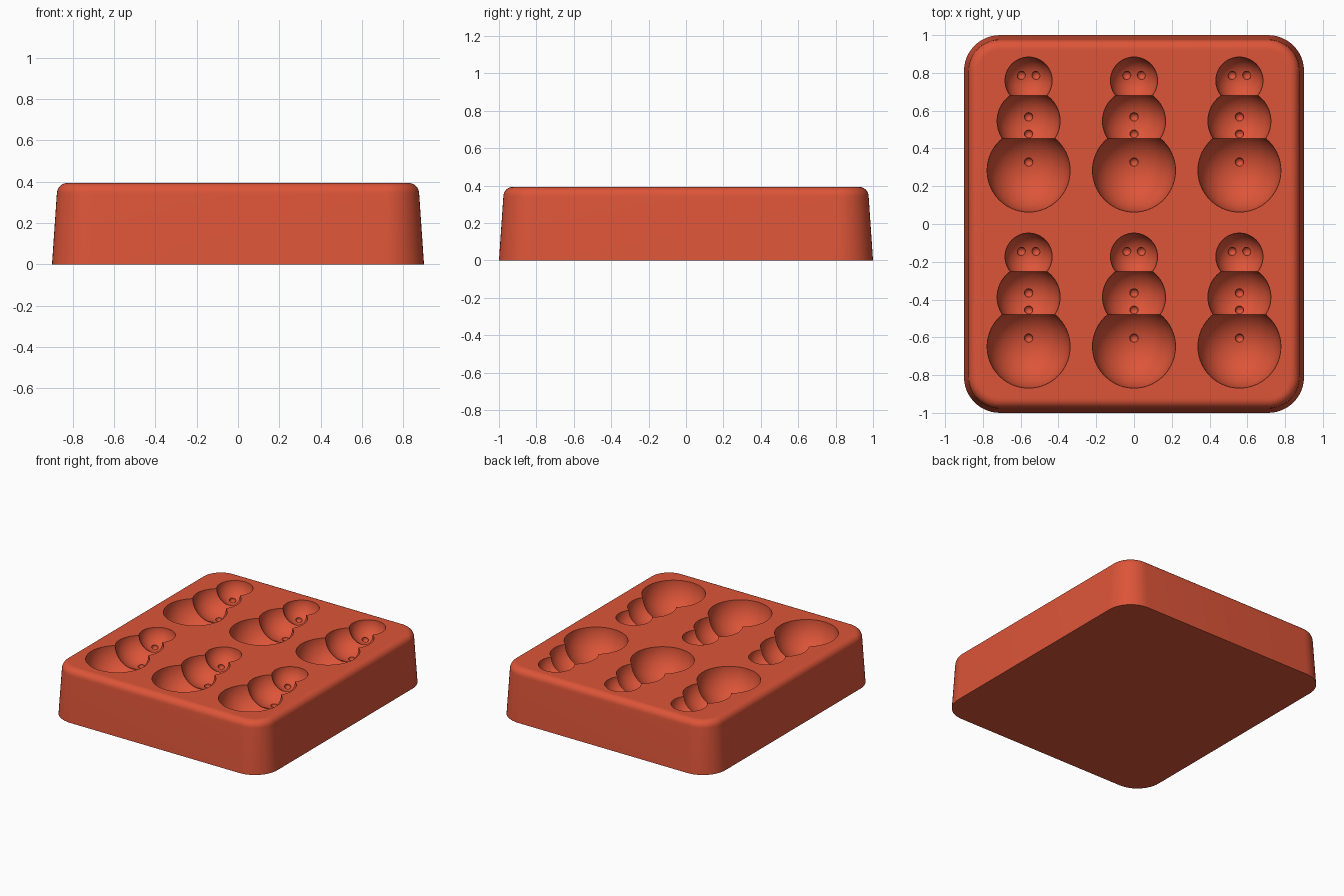
import bpy, bmesh, math
from mathutils import Matrix, Vector

cube = bpy.data.objects.get("Cube")
if cube:
    bpy.data.objects.remove(cube, do_unlink=True)

# Single silicone colour
COLOUR = (0.72, 0.09, 0.04, 1)
silicone = bpy.data.materials.new("red_orange_silicone")
silicone.use_nodes = True
silicone.diffuse_color = COLOUR
silicone.node_tree.nodes["Principled BSDF"].inputs["Base Color"].default_value = COLOUR

HALF_X, HALF_Y, TOP = 0.9, 1.0, 0.393
CORNER, FILLET, TAPER = 0.19, 0.05, 0.024


def make_object(name, bm):
    bmesh.ops.recalc_face_normals(bm, faces=bm.faces[:])
    mesh = bpy.data.meshes.new(name)
    bm.to_mesh(mesh)
    bm.free()
    mesh.materials.append(silicone)
    obj = bpy.data.objects.new(name, mesh)
    bpy.context.collection.objects.link(obj)
    return obj


def rounded_ring(bm, inset, z, steps=12):
    """Rounded rectangle of vertices, shrunk by inset."""
    radius, ring = CORNER - inset, []
    for quarter, (sx, sy) in enumerate([(1, 1), (-1, 1), (-1, -1), (1, -1)]):
        for i in range(steps + 1):
            a = (quarter + i / steps) * math.pi / 2
            ring.append(bm.verts.new((sx * (HALF_X - CORNER) + radius * math.cos(a),
                                      sy * (HALF_Y - CORNER) + radius * math.sin(a), z)))
    return ring


# Tray block: tapered wall, rounded rim, flat top
profile = [(0, 0), (TAPER * 0.95, TOP - FILLET - 0.01)]
for i in range(9):
    a = i / 8 * math.pi / 2
    profile.append((TAPER + FILLET * (1 - math.cos(a)), TOP - FILLET + FILLET * math.sin(a)))
profile.append((TAPER + FILLET + 0.01, TOP))
bm = bmesh.new()
rings = [rounded_ring(bm, *p) for p in profile]
for low, high in zip(rings, rings[1:]):
    for i in range(len(low)):
        j = (i + 1) % len(low)
        bm.faces.new((low[i], low[j], high[j], high[i]))
bm.faces.new(rings[0])
bm.faces.new(rings[-1])
tray = make_object("mould_tray", bm)

# Snowman cavity: (y, radius) of each ball, centred on the top surface
BASE, MIDDLE, HEAD = (0.283, 0.22), (0.545, 0.167), (0.759, 0.125)
ORIGINS = [(x, y) for x in (-0.558, 0, 0.558) for y in (0, -0.932)]


def on_ball(ball, dx, y):
    """Point on the cavity floor of a ball."""
    cy, r = ball
    return Vector((dx, y, TOP - math.sqrt(r * r - dx * dx - (y - cy) ** 2)))


def carve(name, balls, segments, rings_count):
    """Cut the same balls out of the tray at all six positions."""
    bm = bmesh.new()
    for ox, oy in ORIGINS:
        for centre, r in balls:
            bmesh.ops.create_uvsphere(bm, u_segments=segments, v_segments=rings_count, radius=r,
                                      matrix=Matrix.Translation(centre + Vector((ox, oy, 0))))
    cutter = make_object(name, bm)
    cutter.hide_render = True
    mod = tray.modifiers.new(name, 'BOOLEAN')
    mod.operation, mod.solver, mod.object = 'DIFFERENCE', 'EXACT', cutter
    bpy.context.view_layer.objects.active = tray
    bpy.ops.object.modifier_apply(modifier=mod.name)
    bpy.data.objects.remove(cutter, do_unlink=True)


for name, (y, r) in (("base_cutter", BASE), ("middle_cutter", MIDDLE), ("head_cutter", HEAD)):
    carve(name, [(Vector((0, y, TOP)), r)], 56, 29)

# Eye and button dimples in the cavity floors
dimples = [on_ball(HEAD, dx, 0.787) for dx in (-0.039, 0.039)]
dimples += [on_ball(MIDDLE, 0, y) for y in (0.567, 0.477)]
dimples.append(on_ball(BASE, 0, 0.328))
carve("dimple_cutter", [(p, 0.023) for p in dimples], 16, 9)

# Smooth shading with crisp cavity edges
bpy.ops.object.select_all(action='DESELECT')
tray.select_set(True)
bpy.context.view_layer.objects.active = tray
bpy.ops.object.shade_smooth_by_angle(angle=math.radians(30))
